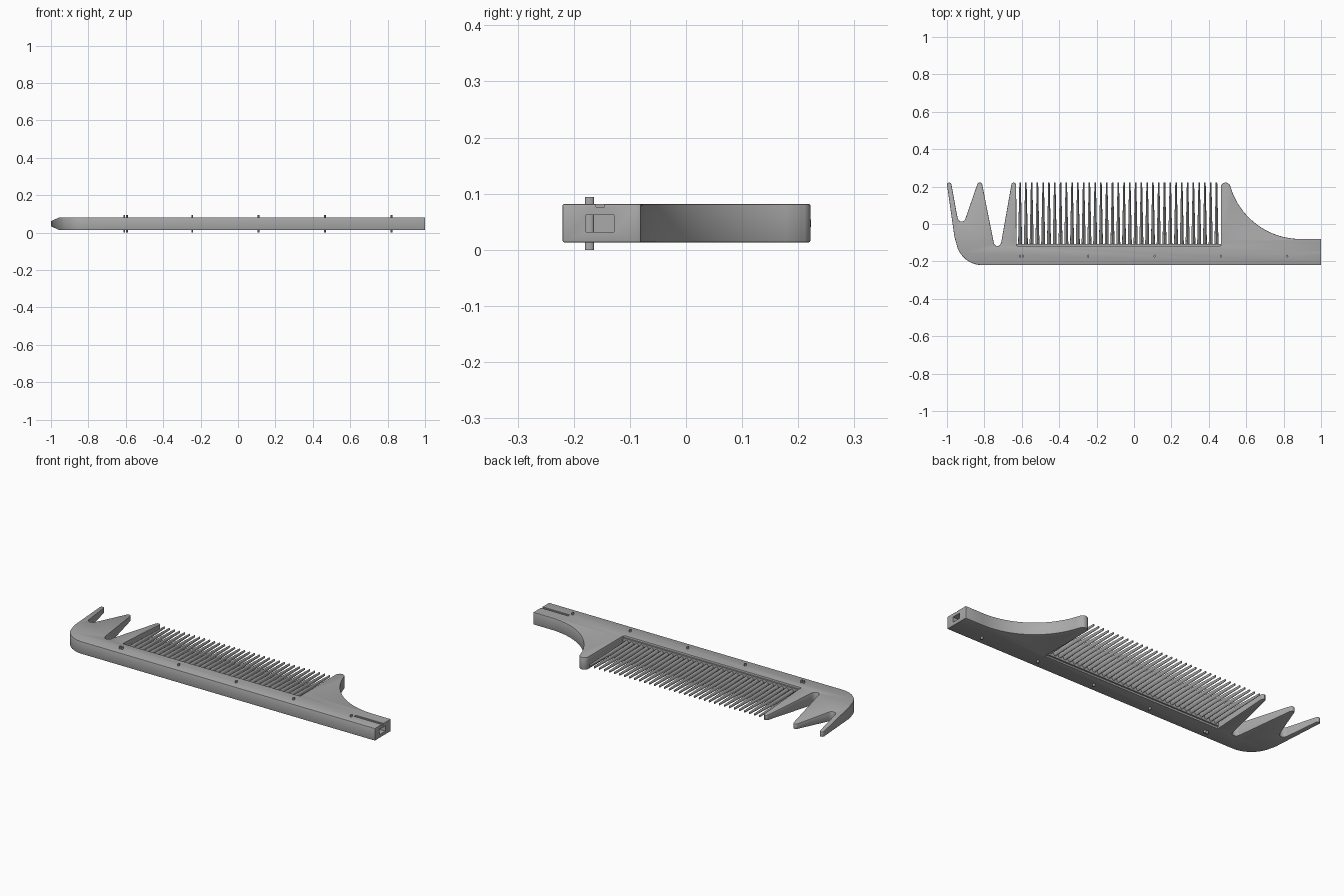
import bpy, bmesh, math
from mathutils import Vector

cube = bpy.data.objects.get("Cube")
if cube:
    bpy.data.objects.remove(cube, do_unlink=True)

LOW, HIGH = 0.013, 0.082
MID = (LOW + HIGH) / 2


def material(name, value):
    m = bpy.data.materials.new(name)
    m.use_nodes = True
    colour = (value, value, value, 1)
    m.diffuse_color = colour
    m.node_tree.nodes["Principled BSDF"].inputs["Base Color"].default_value = colour
    return m


grey = material("plain grey", 0.4)


def make_object(name, bm):
    bmesh.ops.recalc_face_normals(bm, faces=bm.faces)
    mesh = bpy.data.meshes.new(name)
    bm.to_mesh(mesh)
    bm.free()
    mesh.materials.append(grey)
    ob = bpy.data.objects.new(name, mesh)
    bpy.context.collection.objects.link(ob)
    return ob


def activate(ob):
    bpy.ops.object.select_all(action='DESELECT')
    ob.select_set(True)
    bpy.context.view_layer.objects.active = ob


def box(name, lo, hi):
    bm = bmesh.new()
    bmesh.ops.create_cube(bm, size=1)
    for v in bm.verts:
        v.co = [l + (c + 0.5) * (h - l) for c, l, h in zip(v.co, lo, hi)]
    return make_object(name, bm)


def arc(cx, cy, rx, ry, start, end, steps):
    angles = [math.radians(start + (end - start) * i / steps) for i in range(steps + 1)]
    return [(cx + rx * math.cos(a), cy + ry * math.sin(a)) for a in angles]


# Body outline: handle, horn, comb bed, three tines, rounded heel
outline = [(1, -0.22), (1, -0.08)]
outline += arc(0.89, 0.31, 0.39, 0.39, 270, 196, 20)
outline += arc(0.49, 0.197, 0.025, 0.025, 15, 180, 8)
outline += [(0.465, -0.117), (-0.628, -0.117)]
outline += arc(-0.643, 0.207, 0.013, 0.015, 0, 180, 6)
outline += arc(-0.73, -0.096, 0.02, 0.022, -10, -170, 6)
outline += arc(-0.825, 0.207, 0.014, 0.015, 10, 170, 6)
outline += arc(-0.922, 0.037, 0.022, 0.024, -20, -160, 6)
outline += arc(-0.988, 0.21, 0.012, 0.012, 10, 180, 6)
outline += [(-0.96, -0.07)]
outline += arc(-0.81, -0.08, 0.142, 0.14, 190, 270, 10)

bm = bmesh.new()
base = bm.faces.new([bm.verts.new((x, y, LOW)) for x, y in outline])
top = bmesh.ops.extrude_face_region(bm, geom=[base])
bmesh.ops.translate(bm, vec=(0, 0, HIGH - LOW),
                    verts=[g for g in top["geom"] if isinstance(g, bmesh.types.BMVert)])

# Thin the tines toward their tips
START = -0.09
bmesh.ops.bisect_plane(bm, geom=bm.verts[:] + bm.edges[:] + bm.faces[:],
                       plane_co=(0, START, 0), plane_no=(0, 1, 0))
for v in bm.verts:
    if v.co.x < -0.6 and v.co.y > START:
        v.co.z = MID + (v.co.z - MID) * (1 - 0.58 * (v.co.y - START) / 0.31)
body = make_object("comb_body", bm)
bevel = body.modifiers.new("soft rim", 'BEVEL')
bevel.width = 0.005
bevel.segments = 2
bevel.limit_method = 'ANGLE'
bevel.angle_limit = math.radians(50)

# Handle socket and the shallow groove above it
for lo, hi in [((0.8, -0.178, 0.032), (1.1, -0.128, 0.062)),
               ((0.83, -0.16, 0.076), (1.1, -0.145, 0.12))]:
    cutter = box("cutter", lo, hi)
    cut = body.modifiers.new("cut", 'BOOLEAN')
    cut.operation = 'DIFFERENCE'
    cut.object = cutter
    activate(body)
    for m in [m.name for m in body.modifiers]:
        bpy.ops.object.modifier_apply(modifier=m)
    bpy.data.objects.remove(cutter, do_unlink=True)
activate(body)
bpy.ops.object.shade_smooth_by_angle(angle=math.radians(30))

# Row of tapered teeth
bm = bmesh.new()
COUNT = 35
for i in range(COUNT):
    x = -0.609 + 1.05 * i / (COUNT - 1)
    made = bmesh.ops.create_cone(bm, cap_ends=True, segments=8,
                                 radius1=0.011, radius2=0.004, depth=0.345)
    for v in made["verts"]:
        px, py, pz = v.co
        v.co = Vector((x + px, 0.05 + pz, MID + py * 1.6))
teeth = make_object("teeth", bm)
activate(teeth)
bpy.ops.object.shade_smooth_by_angle(angle=math.radians(50))

# Thin bar that the teeth grow from
box("tooth_bar", (-0.63, -0.13, MID - 0.024), (0.467, -0.108, MID + 0.024))

# Rivets through the spine, doubled at the tine end
for i, x in enumerate([-0.608, -0.594, -0.245, 0.11, 0.465, 0.82]):
    bm = bmesh.new()
    bmesh.ops.create_cone(bm, cap_ends=True, segments=16, radius1=0.008,
                          radius2=0.008, depth=0.094)
    for v in bm.verts:
        v.co = Vector((x + v.co.x * 0.6, -0.172 + v.co.y, v.co.z + 0.047))
    rivet = make_object(f"rivet_{i + 1}", bm)
    activate(rivet)
    bpy.ops.object.shade_smooth_by_angle(angle=math.radians(40))
